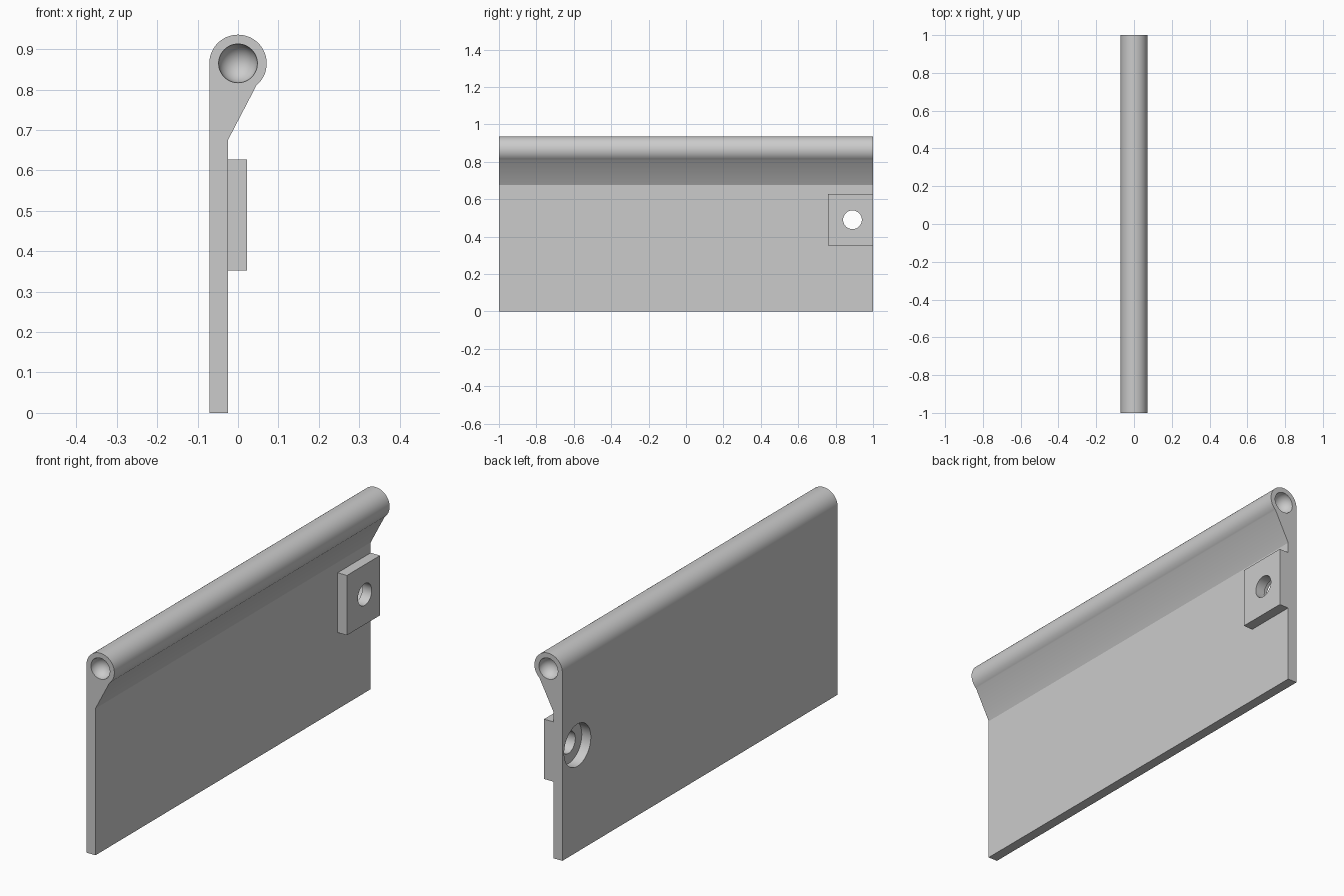
import bpy
import bmesh
import math

if "Cube" in bpy.data.objects:
    bpy.data.objects.remove(bpy.data.objects["Cube"], do_unlink=True)

# Plain grey material
GREY = (0.6, 0.6, 0.6, 1.0)
grey = bpy.data.materials.new("plain_grey")
grey.use_nodes = True
grey.diffuse_color = GREY
grey.node_tree.nodes["Principled BSDF"].inputs["Base Color"].default_value = GREY

# Main dimensions
LEFT, FACE, PAD_FACE = -0.071, -0.025, 0.022
BARREL_Z, BARREL_R, SOCKET_R = 0.865, 0.071, 0.048
HOLE_Y, HOLE_Z = 0.89, 0.49


def extrude_profile(name, points, y0, y1):
    """Extrude an x-z outline along y."""
    bm = bmesh.new()
    face = bm.faces.new([bm.verts.new((x, y0, z)) for x, z in points])
    result = bmesh.ops.extrude_face_region(bm, geom=[face])
    moved = [v for v in result["geom"] if isinstance(v, bmesh.types.BMVert)]
    bmesh.ops.translate(bm, verts=moved, vec=(0, y1 - y0, 0))
    bmesh.ops.recalc_face_normals(bm, faces=bm.faces)
    mesh = bpy.data.meshes.new(name)
    bm.to_mesh(mesh)
    bm.free()
    mesh.materials.append(grey)
    obj = bpy.data.objects.new(name, mesh)
    bpy.context.collection.objects.link(obj)
    return obj


def combine(target, tool, operation):
    """Apply a boolean and remove its helper."""
    tool.hide_render = True
    mod = target.modifiers.new(operation.lower(), 'BOOLEAN')
    mod.operation = operation
    mod.solver = 'EXACT'
    mod.object = tool
    bpy.ops.object.select_all(action='DESELECT')
    target.select_set(True)
    bpy.context.view_layer.objects.active = target
    bpy.ops.object.modifier_apply(modifier=mod.name)
    bpy.data.objects.remove(tool, do_unlink=True)


def bore(name, radius, x0, x1):
    """Cylinder cutter along x at the screw hole."""
    bpy.ops.mesh.primitive_cylinder_add(
        vertices=64, radius=radius, depth=x1 - x0,
        location=((x0 + x1) / 2, HOLE_Y, HOLE_Z), rotation=(0, math.pi / 2, 0))
    cutter = bpy.context.object
    cutter.name = name
    cutter.data.materials.append(grey)
    return cutter


# Flap with rounded barrel and sloping web
outline = [(LEFT, 0)]
for i in range(49):
    a = math.radians(180 - 230 * i / 48)
    outline.append((BARREL_R * math.cos(a), BARREL_Z + BARREL_R * math.sin(a)))
outline += [(FACE, 0.675), (FACE, 0)]
flap = extrude_profile("hinge_flap", outline, -1, 1)

# Thick pad around the screw hole
pad = extrude_profile("screw_pad", [(-0.045, 0.352), (PAD_FACE, 0.352),
                                    (PAD_FACE, 0.627), (-0.045, 0.627)], 0.76, 1)
combine(flap, pad, 'UNION')

# Screw hole and its counterbore
combine(flap, bore("screw_hole", 0.05, -0.2, 0.2), 'DIFFERENCE')
combine(flap, bore("counterbore", 0.097, -0.2, FACE), 'DIFFERENCE')

# Round pivot sockets in both barrel ends
for y in (-1, 1):
    bpy.ops.mesh.primitive_uv_sphere_add(
        segments=48, ring_count=24, radius=SOCKET_R,
        location=(0, y, BARREL_Z), rotation=(math.pi / 2, 0, 0))
    ball = bpy.context.object
    ball.name = "pivot_socket"
    ball.data.materials.append(grey)
    combine(flap, ball, 'DIFFERENCE')

bpy.ops.object.select_all(action='DESELECT')
flap.select_set(True)
bpy.context.view_layer.objects.active = flap
bpy.ops.object.shade_smooth_by_angle(angle=math.radians(25))
